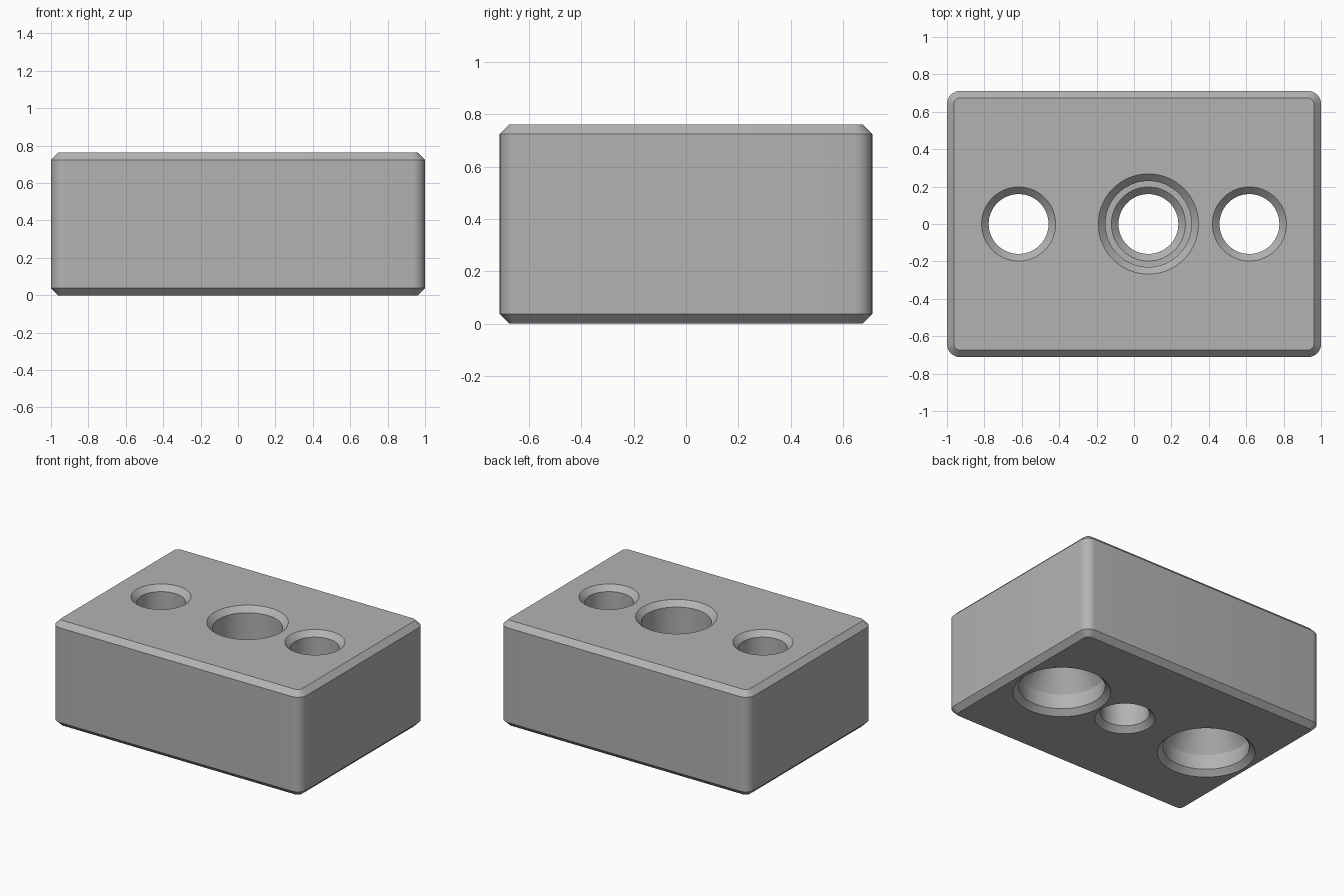
import bpy, bmesh
from math import cos, sin, pi, radians

cube = bpy.data.objects.get("Cube")
if cube:
    bpy.data.objects.remove(cube, do_unlink=True)

HX, HY, H = 1.0, 0.712, 0.762    # half width, half depth, height
CH = 0.038                       # chamfer size
CORNER = 0.07                    # vertical corner radius
BORE = 0.16                      # through hole radius

grey = bpy.data.materials.new("grey")
grey.use_nodes = True
colour = (0.45, 0.45, 0.45, 1)
grey.diffuse_color = colour
grey.node_tree.nodes["Principled BSDF"].inputs["Base Color"].default_value = colour


def stack(name, rings):
    """Skin closed rings of points from bottom to top into a capped solid."""
    bm = bmesh.new()
    loops = [[bm.verts.new(p) for p in ring] for ring in rings]
    n = len(loops[0])
    for a, b in zip(loops, loops[1:]):
        for i in range(n):
            j = (i + 1) % n
            bm.faces.new((a[i], a[j], b[j], b[i]))
    bm.faces.new(loops[0][::-1])
    bm.faces.new(loops[-1])
    mesh = bpy.data.meshes.new(name)
    bm.to_mesh(mesh)
    bm.free()
    mesh.materials.append(grey)
    obj = bpy.data.objects.new(name, mesh)
    bpy.context.collection.objects.link(obj)
    return obj


def rounded_rect(inset, z, steps=8):
    r = CORNER - inset
    pts = []
    for q, (sx, sy) in enumerate(((1, 1), (-1, 1), (-1, -1), (1, -1))):
        for k in range(steps + 1):
            a = (q + k / steps) * pi / 2
            pts.append((sx * (HX - CORNER) + r * cos(a), sy * (HY - CORNER) + r * sin(a), z))
    return pts


def circle(x, r, z, n=64):
    return [(x + r * cos(2 * pi * k / n), r * sin(2 * pi * k / n), z) for k in range(n)]


# Chamfered block with rounded upright corners
block = stack("block", [rounded_rect(CH, 0), rounded_rect(0, CH),
                        rounded_rect(0, H - CH), rounded_rect(CH, H)])

# Hole profiles as (radius, height), from below the block to above it
E = 0.02
plain_bottom = [(BORE + CH + E, -E), (BORE, CH)]
plain_top = [(BORE, H - CH), (BORE + CH + E, H + E)]
WIDE, SEAT = 0.283, 0.145
seat_bottom = [(WIDE + CH + E, -E), (WIDE, CH), (WIDE, SEAT), (BORE, SEAT + 0.208)]
POCKET, LEDGE = 0.23, 0.38
pocket_top = [(BORE, LEDGE - CH), (BORE + CH, LEDGE), (POCKET, LEDGE),
              (POCKET, H - CH), (POCKET + CH + E, H + E)]

holes = [(-0.617, seat_bottom + plain_top),
         (0.617, seat_bottom + plain_top),
         (0.077, plain_bottom + pocket_top)]

# Cut the holes
bpy.context.view_layer.objects.active = block
block.select_set(True)
for x, profile in holes:
    cutter = stack("hole_cutter", [circle(x, r, z) for r, z in profile])
    cutter.hide_render = True
    cut = block.modifiers.new("hole", "BOOLEAN")
    cut.operation = "DIFFERENCE"
    cut.solver = "EXACT"
    cut.object = cutter
    bpy.ops.object.modifier_apply(modifier=cut.name)
    bpy.data.objects.remove(cutter, do_unlink=True)

bpy.ops.object.shade_smooth_by_angle(angle=radians(25))
